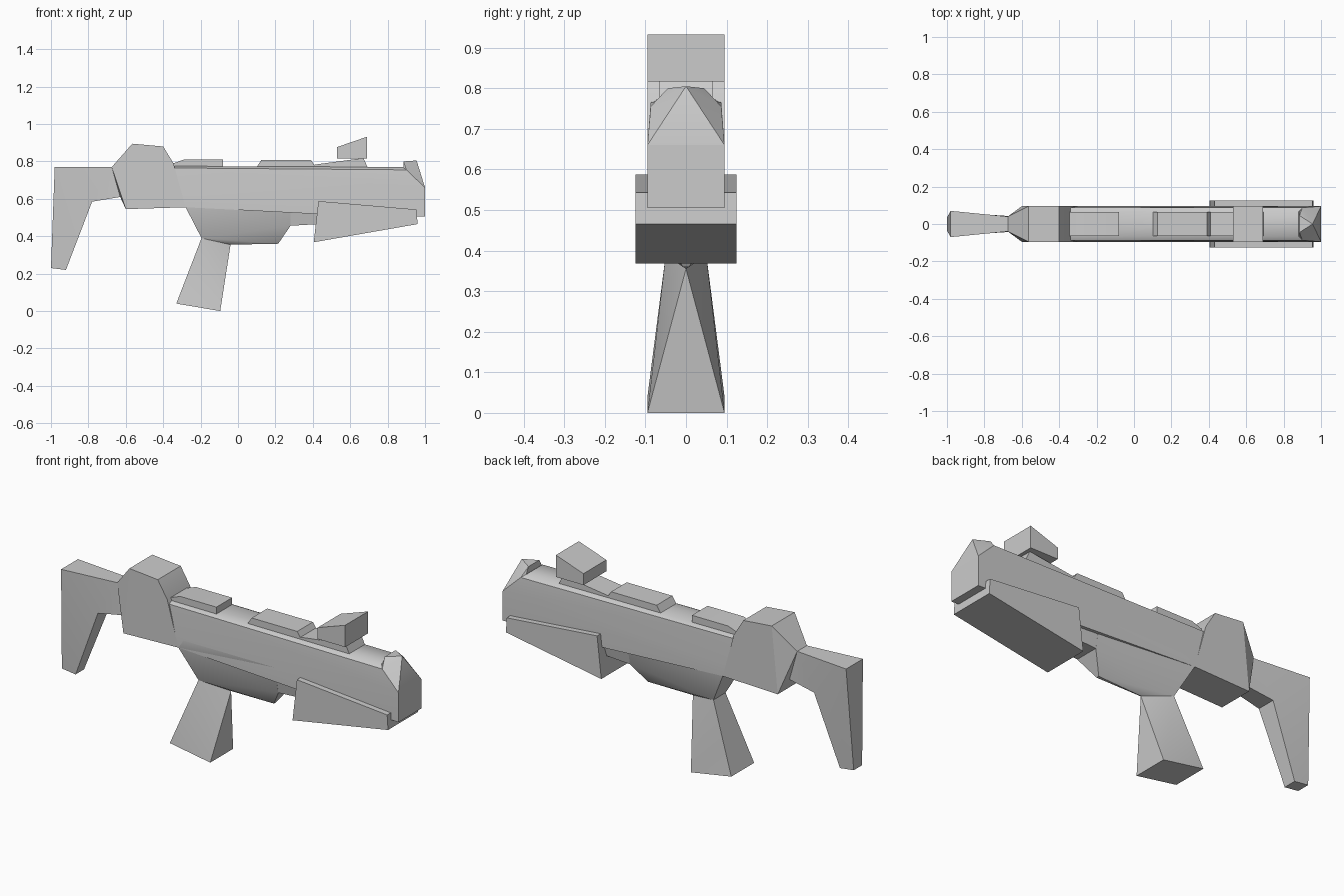
import bpy, bmesh, math

cube = bpy.data.objects.get("Cube")
if cube:
    bpy.data.objects.remove(cube, do_unlink=True)

grey = bpy.data.materials.new("plain grey")
grey.use_nodes = True
colour = (0.6, 0.6, 0.6, 1)
grey.diffuse_color = colour
grey.node_tree.nodes["Principled BSDF"].inputs["Base Color"].default_value = colour

W = 0.095   # half width of the body
R = 0.065   # half width of the top rail


def finish(name, bm):
    bmesh.ops.recalc_face_normals(bm, faces=bm.faces)
    mesh = bpy.data.meshes.new(name)
    bm.to_mesh(mesh)
    bm.free()
    mesh.materials.append(grey)
    ob = bpy.data.objects.new(name, mesh)
    bpy.context.collection.objects.link(ob)
    bpy.ops.object.select_all(action="DESELECT")
    ob.select_set(True)
    bpy.context.view_layer.objects.active = ob
    bpy.ops.object.shade_smooth_by_angle(angle=math.radians(25))
    return ob


def hull(name, points):
    """Convex solid from (x, z, half width) points mirrored across y."""
    bm = bmesh.new()
    for x, z, w in points:
        for s in ((-1, 1) if w else (1,)):
            bm.verts.new((x, s * w, z))
    res = bmesh.ops.convex_hull(bm, input=bm.verts)
    inside = [v for v in res["geom_interior"] if isinstance(v, bmesh.types.BMVert)]
    bmesh.ops.delete(bm, geom=inside, context="VERTS")
    bmesh.ops.dissolve_limit(bm, angle_limit=0.01, verts=bm.verts, edges=bm.edges)
    return finish(name, bm)


def slab(name, points):
    """Solid with a side outline of (x, z, half width) points."""
    bm = bmesh.new()
    left = [bm.verts.new((x, w, z)) for x, z, w in points]
    right = [bm.verts.new((x, -w, z)) for x, z, w in points]
    caps = [bm.faces.new(left), bm.faces.new(right[::-1])]
    for i in range(len(points)):
        j = (i + 1) % len(points)
        bm.faces.new((left[i], right[i], right[j], left[j]))
    bmesh.ops.triangulate(bm, faces=caps)
    return finish(name, bm)


def flat(outline, w):
    return [(x, z, w) for x, z in outline]


# Shoulder stock, flaring toward the butt
slab("stock", [(-0.98, 0.77, 0.07), (-0.675, 0.77, 0.04), (-0.63, 0.61, 0.04),
               (-0.78, 0.585, 0.05), (-0.92, 0.22, 0.035), (-1, 0.23, 0.035)])

# Raised rear housing that narrows to the stock
hull("rear_housing", [(-0.675, 0.77, 0.04), (-0.63, 0.61, 0.04)]
     + flat([(-0.565, 0.895), (-0.40, 0.88), (-0.345, 0.79),
             (-0.28, 0.555), (-0.60, 0.545)], W))

# Long receiver with slightly sloped shoulders
hull("receiver", flat([(-0.345, 0.775), (0.88, 0.77)], R)
     + flat([(-0.345, 0.765), (0.90, 0.755)], 0.087)
     + flat([(-0.28, 0.555), (1, 0.66), (1, 0.505), (0.4, 0.52), (-0.345, 0.62)], W))

# Belly narrowing to a keel above the grip
hull("belly", flat([(-0.28, 0.555), (-0.25, 0.60), (0.28, 0.60)], W)
     + [(-0.195, 0.39, 0.05), (-0.04, 0.355, 0), (0.215, 0.36, 0.008), (0.28, 0.455, 0.065)])
hull("front_belly", flat([(0.2, 0.6), (0.6, 0.6)], 0.093)
     + flat([(0.26, 0.455), (0.6, 0.475)], 0.065))

# Pistol grip
hull("grip", [(-0.195, 0.39, 0.05), (-0.04, 0.355, 0),
              (-0.095, 0.0, W), (-0.33, 0.04, W)])

# Top rail sections
rails = [[(-0.345, 0.77), (-0.345, 0.79), (-0.29, 0.81), (-0.08, 0.81), (-0.08, 0.77)],
         [(0.1, 0.77), (0.125, 0.808), (0.39, 0.808), (0.415, 0.77)],
         [(0.40, 0.765), (0.41, 0.783), (0.67, 0.818), (0.695, 0.765)]]
for i, outline in enumerate(rails):
    hull(f"top_rail_{i + 1}", flat(outline, R))

# Floating rear sight
hull("rear_sight", flat([(0.53, 0.877), (0.69, 0.932), (0.69, 0.817), (0.53, 0.817)], W))

# Pointed muzzle top with the front sight
hull("front_sight", [(0.955, 0.805, 0), (0.885, 0.80, 0.045), (0.885, 0.765, R),
                     (0.90, 0.755, 0.087), (1, 0.66, W), (1, 0.52, W)])

# Wide hand guard under the front
hull("hand_guard", flat([(0.43, 0.588), (0.955, 0.543), (0.96, 0.465), (0.405, 0.368)], 0.125))
